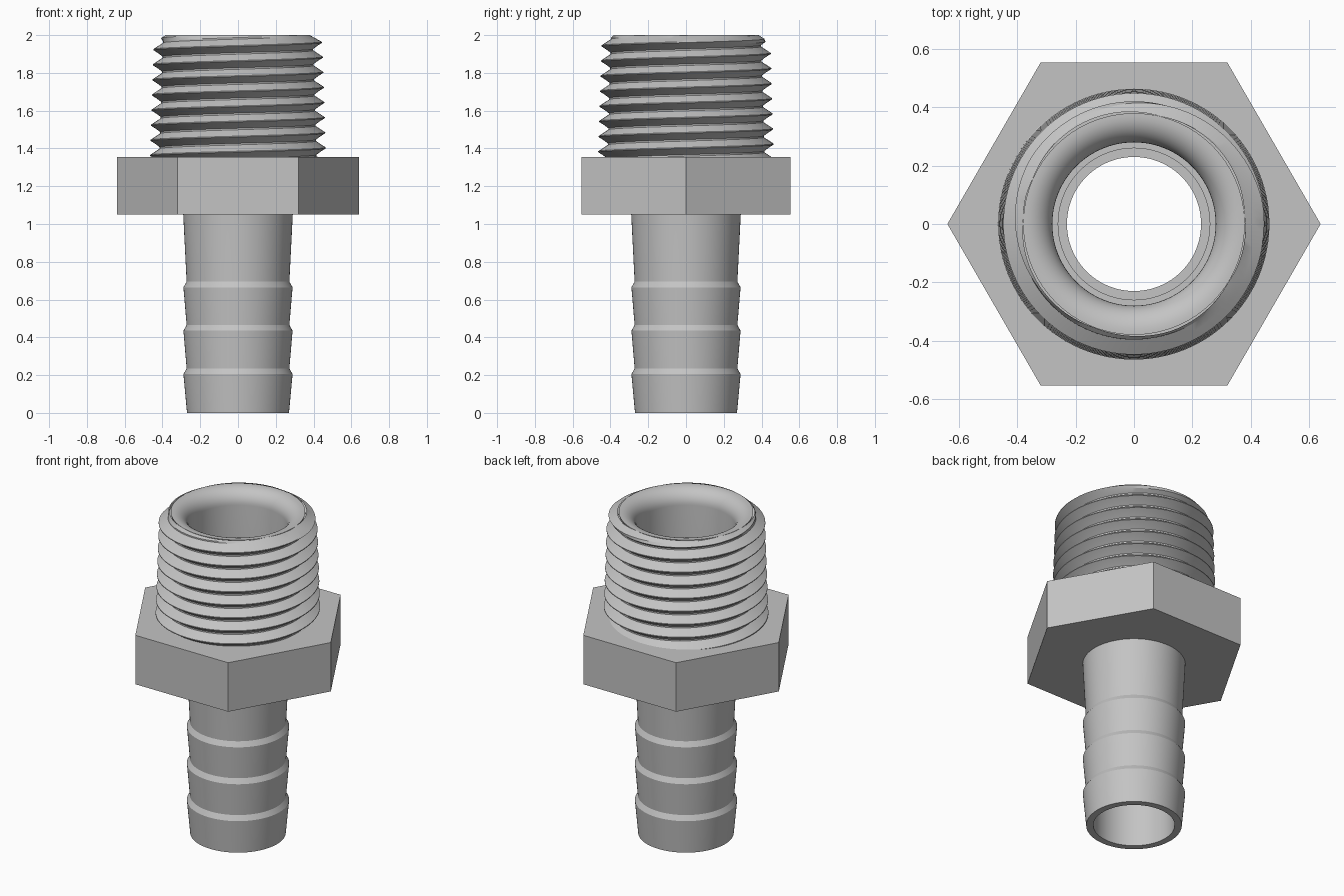
import bpy, bmesh
from math import pi, cos, sin, radians

SEGS = 96
PITCH = 0.08
TOP = 2.0

cube = bpy.data.objects.get("Cube")
if cube:
    bpy.data.objects.remove(cube, do_unlink=True)

metal = bpy.data.materials.new("grey metal")
metal.use_nodes = True
GREY = (0.55, 0.55, 0.55, 1)
metal.diffuse_color = GREY
metal.node_tree.nodes["Principled BSDF"].inputs["Base Color"].default_value = GREY


def finish(bm, name):
    mesh = bpy.data.meshes.new(name)
    bm.to_mesh(mesh)
    bm.free()
    obj = bpy.data.objects.new(name, mesh)
    bpy.context.collection.objects.link(obj)
    mesh.materials.append(metal)
    bpy.ops.object.select_all(action="DESELECT")
    obj.select_set(True)
    bpy.context.view_layer.objects.active = obj
    bpy.ops.object.shade_smooth_by_angle(angle=radians(20))
    return obj


def lathe(name, profile, hex_points=()):
    """Revolve a closed (r, z) loop; points listed in hex_points follow a hexagon."""
    bm = bmesh.new()
    rings = []
    for i in range(SEGS):
        a = 2 * pi * i / SEGS
        flat = cos(pi / 6) / cos(a % (pi / 3) - pi / 6)
        ring = []
        for k, (r, z) in enumerate(profile):
            if k in hex_points:
                r *= flat
            ring.append(bm.verts.new((r * cos(a), r * sin(a), z)))
        rings.append(ring)
    n = len(profile)
    for i in range(SEGS):
        a, b = rings[i], rings[(i + 1) % SEGS]
        for k in range(n):
            m = (k + 1) % n
            bm.faces.new((a[k], b[k], b[m], a[m]))
    bmesh.ops.recalc_face_normals(bm, faces=bm.faces)
    return finish(bm, name)


# Hollow body: barbed tail outside, stepped bore with rounded mouth inside
outer = [(0.23, 0), (0.27, 0)]
for z in (0.205, 0.435, 0.665):
    outer += [(0.289, z), (0.272, z + 0.03)]
outer += [(0.29, 1.05), (0.30, 1.2), (0.37, 1.22), (0.37, 1.96), (0.38, TOP)]
mouth = [(0.37 - 0.09 * sin(t), 1.91 + 0.09 * cos(t))
         for t in (pi / 2 * i / 10 for i in range(11))]
bore = [(0.28, 1.2), (0.23, 1.2)]
lathe("barbed_body", outer + mouth + bore)

# Hexagonal nut section
lathe("hex_nut", [(0.26, 1.05), (0.64, 1.05), (0.64, 1.355), (0.26, 1.355)], (1, 2))


# Tapered helical thread, trimmed flat and chamfered at the top
def thread():
    bm = bmesh.new()
    # (fraction of pitch, depth below crest)
    tooth = [(0.0, 0.0), (0.06, 0.0), (0.28, 0.026), (0.48, 0.05),
             (0.58, 0.05), (0.80, 0.026)]
    turns = 11
    start = 1.963 - 9 * PITCH
    columns = []
    for i in range(SEGS + 1):
        a = 2 * pi * i / SEGS
        col = []
        for turn in range(turns):
            for frac, depth in tooth:
                z = start + PITCH * (turn + frac - 0.03 + i / SEGS)
                crest = 0.466 - (z - 1.355) / 32
                r = min(crest - depth, 0.38 + 1.8 * max(TOP - z, 0))
                col.append(bm.verts.new((r * cos(a), r * sin(a), z)))
        columns.append(col)
    for a, b in zip(columns, columns[1:]):
        for k in range(len(a) - 1):
            bm.faces.new((a[k], b[k], b[k + 1], a[k + 1]))
    bmesh.ops.remove_doubles(bm, verts=bm.verts, dist=1e-5)
    for height, up in ((TOP, 1), (1.3, -1)):
        bmesh.ops.bisect_plane(bm, geom=bm.verts[:] + bm.edges[:] + bm.faces[:],
                               plane_co=(0, 0, height), plane_no=(0, 0, up),
                               clear_outer=True)
    return finish(bm, "pipe_thread")


thread()
